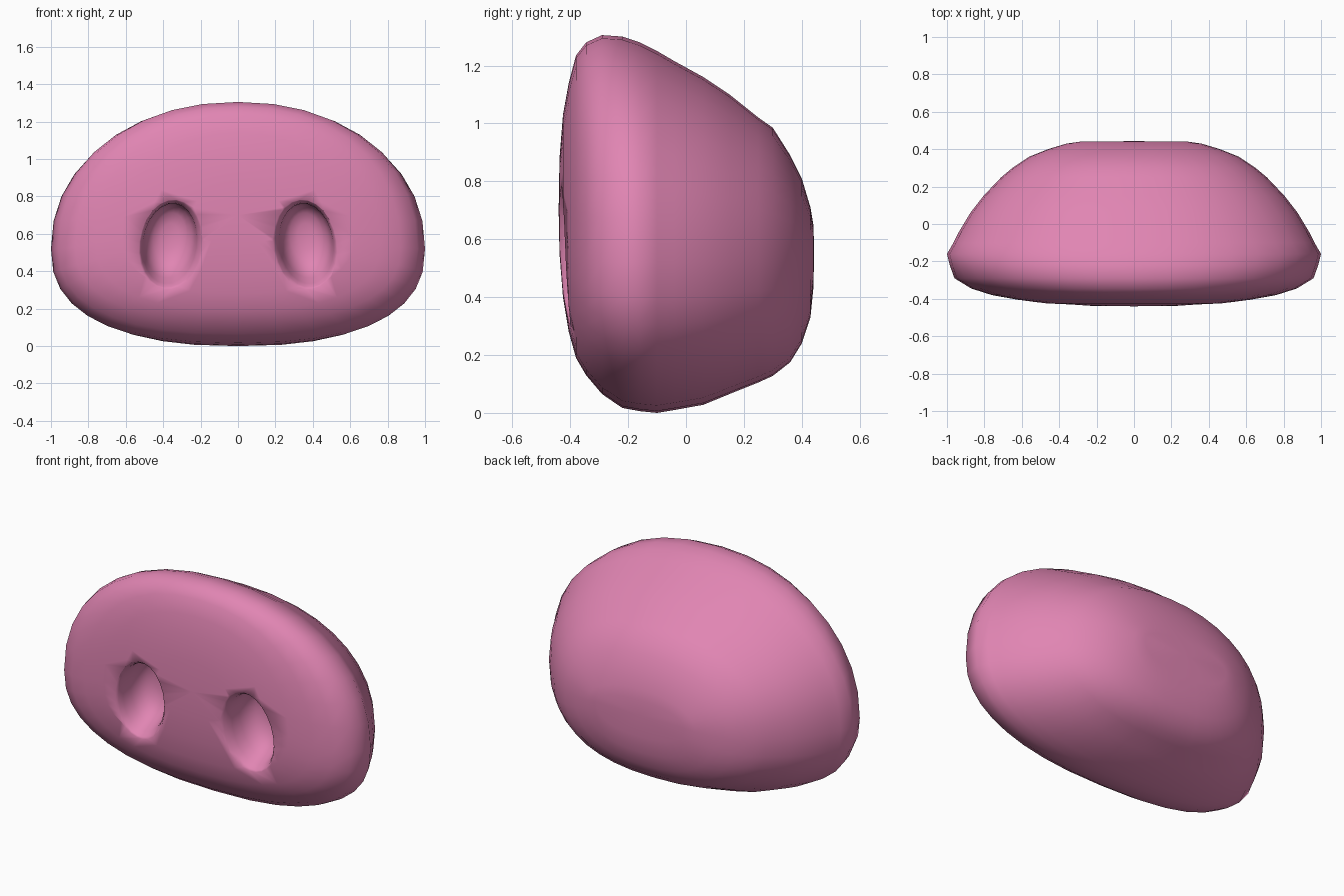
import bpy, bmesh, math

if "Cube" in bpy.data.objects:
    bpy.data.objects.remove(bpy.data.objects["Cube"])

pink = bpy.data.materials.new("pink skin")
pink.diffuse_color = (0.75, 0.235, 0.45, 1)
pink.use_nodes = True
pink.node_tree.nodes["Principled BSDF"].inputs["Base Color"].default_value = pink.diffuse_color


def spow(v, p):
    return math.copysign(abs(v) ** p, v)


def loft(name, rings, segs, front, back, n_up, n_low, place=lambda x, y, z: (x, y, z)):
    """Skin oval rings (y, half width, bottom, top, widest height) along y."""
    bm = bmesh.new()
    loops = []
    for y, w, zb, zt, zm in rings:
        loop = []
        for i in range(segs):
            a = 2 * math.pi * i / segs
            c, s = math.cos(a), math.sin(a)
            n = n_up if s >= 0 else n_low
            h = zt - zm if s >= 0 else zm - zb
            loop.append(bm.verts.new(place(w * spow(c, 2 / n), y, zm + h * spow(s, 2 / n))))
        loops.append(loop)
    for a, b in zip(loops, loops[1:]):
        for i in range(segs):
            j = (i + 1) % segs
            bm.faces.new((a[i], a[j], b[j], b[i]))
    for loop, tip in ((loops[0], front), (loops[-1], back)):
        v = bm.verts.new(place(*tip))
        for i in range(segs):
            bm.faces.new((loop[i], loop[(i + 1) % segs], v))
    bmesh.ops.recalc_face_normals(bm, faces=bm.faces)
    me = bpy.data.meshes.new(name)
    bm.to_mesh(me)
    bm.free()
    me.materials.append(pink)
    ob = bpy.data.objects.new(name, me)
    bpy.context.collection.objects.link(ob)
    return ob


# Snout body, front to back
body = [
    (-0.437, 0.25, 0.55, 0.88, 0.66), (-0.425, 0.47, 0.40, 1.03, 0.62),
    (-0.405, 0.62, 0.28, 1.14, 0.58), (-0.38, 0.76, 0.19, 1.235, 0.55),
    (-0.345, 0.87, 0.13, 1.28, 0.53), (-0.29, 0.96, 0.065, 1.305, 0.52),
    (-0.22, 0.985, 0.017, 1.30, 0.52), (-0.16, 1.0, 0.006, 1.28, 0.52),
    (-0.10, 0.965, 0.0, 1.25, 0.52), (-0.04, 0.935, 0.01, 1.215, 0.52),
    (0.06, 0.875, 0.028, 1.16, 0.52), (0.15, 0.805, 0.065, 1.10, 0.52),
    (0.25, 0.71, 0.105, 1.02, 0.52), (0.30, 0.65, 0.128, 0.985, 0.52),
    (0.36, 0.56, 0.175, 0.89, 0.53), (0.40, 0.46, 0.24, 0.81, 0.54),
    (0.43, 0.36, 0.33, 0.71, 0.55), (0.44, 0.29, 0.43, 0.65, 0.56),
]
snout = loft("snout", body, 36, (0, -0.44, 0.7), (0, 0.443, 0.56), 2.15, 2.45)

# Nostril hollows: flared, inward-leaning oval bowls
bowl = [(-0.47, 1.14), (-0.435, 1.05), (-0.418, 0.98), (-0.40, 0.91), (-0.37, 0.86),
        (-0.31, 0.80), (-0.26, 0.70), (-0.225, 0.52), (-0.21, 0.28)]
for side, label in ((-1, "left"), (1, "right")):
    def place(x, y, z, side=side):
        t = 0.14
        rise = 0.25 * (y + 0.42)
        return (side * (0.365 + x * math.cos(t) - z * math.sin(t)), y + 0.03 * -z,
                0.535 + rise + x * math.sin(t) + z * math.cos(t))
    rings = [(y, 0.168 * k, -0.25 * k, 0.25 * k, 0) for y, k in bowl]
    cutter = loft(label + "_nostril_cutter", rings, 24, (0, -0.47, 0), (0, -0.205, 0), 2, 2, place)
    cutter.hide_render = True
    cutter.hide_set(True)
    mod = snout.modifiers.new(label + " nostril", "BOOLEAN")
    mod.operation = "DIFFERENCE"
    mod.solver = "EXACT"
    mod.object = cutter

# Bake the cuts and smooth the skin
bpy.context.view_layer.objects.active = snout
snout.select_set(True)
for m in list(snout.modifiers):
    bpy.ops.object.modifier_apply(modifier=m.name)
for ob in list(bpy.data.objects):
    if ob.hide_render:
        bpy.data.objects.remove(ob)
bpy.ops.object.shade_smooth_by_angle(angle=math.radians(70))
